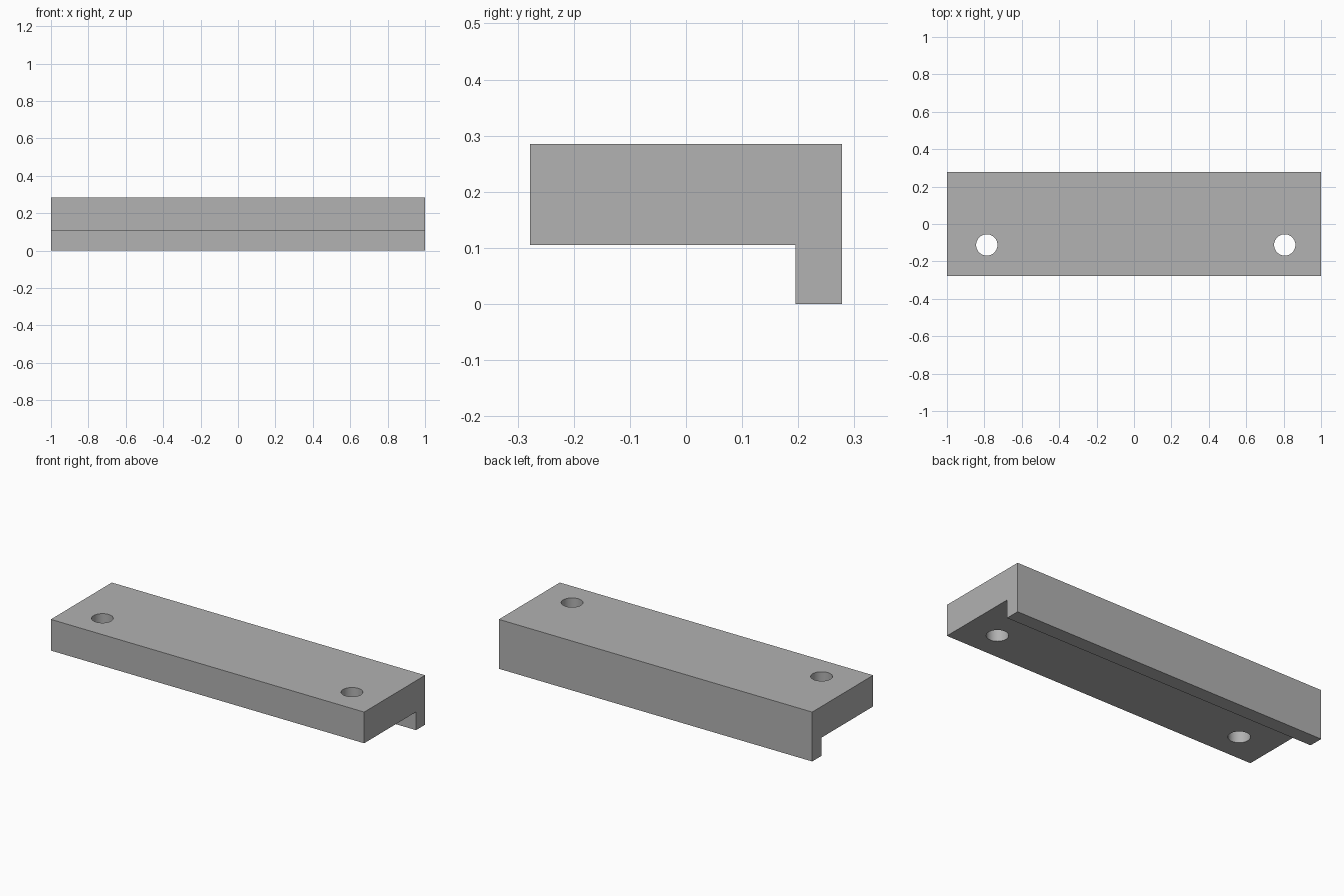
import bpy
import bmesh

if "Cube" in bpy.data.objects:
    bpy.data.objects.remove(bpy.data.objects["Cube"], do_unlink=True)

HALF_LENGTH = 1.0
BACK, FRONT, LIP_FRONT = 0.278, -0.278, 0.195
TOP, UNDERSIDE = 0.285, 0.105
HOLE_RADIUS, HOLE_Y = 0.057, -0.112

grey = bpy.data.materials.new("mid_grey")
grey.use_nodes = True
colour = (0.445, 0.445, 0.445, 1)
grey.diffuse_color = colour
grey.node_tree.nodes["Principled BSDF"].inputs["Base Color"].default_value = colour

# Bar with a hanging lip along the back: L-shaped profile extruded along x
profile = [(FRONT, UNDERSIDE), (LIP_FRONT, UNDERSIDE), (LIP_FRONT, 0),
           (BACK, 0), (BACK, TOP), (FRONT, TOP)]
bm = bmesh.new()
end = bm.faces.new([bm.verts.new((-HALF_LENGTH, y, z)) for y, z in profile])
side = bmesh.ops.extrude_face_region(bm, geom=[end])
moved = [v for v in side["geom"] if isinstance(v, bmesh.types.BMVert)]
bmesh.ops.translate(bm, verts=moved, vec=(2 * HALF_LENGTH, 0, 0))
bmesh.ops.recalc_face_normals(bm, faces=bm.faces)
mesh = bpy.data.meshes.new("lipped_bar")
bm.to_mesh(mesh)
bm.free()
bar = bpy.data.objects.new("lipped_bar", mesh)
bpy.context.collection.objects.link(bar)
mesh.materials.append(grey)


def drill_hole(x):
    """Cut a round through hole, then discard the cutter."""
    bpy.ops.mesh.primitive_cylinder_add(
        vertices=48, radius=HOLE_RADIUS, depth=0.5, location=(x, HOLE_Y, 0.2))
    cutter = bpy.context.object
    cutter.name = "hole_cutter"
    cutter.hide_render = True
    cutter.data.materials.append(grey)
    cut = bar.modifiers.new("screw_hole", "BOOLEAN")
    cut.operation = "DIFFERENCE"
    cut.solver = "EXACT"
    cut.object = cutter
    bpy.ops.object.select_all(action="DESELECT")
    bar.select_set(True)
    bpy.context.view_layer.objects.active = bar
    bpy.ops.object.modifier_apply(modifier=cut.name)
    bpy.data.objects.remove(cutter, do_unlink=True)


# Two screw holes
for hole_x in (-0.787, 0.806):
    drill_hole(hole_x)

# Round hole walls, crisp edges elsewhere
bpy.ops.object.shade_smooth_by_angle(angle=0.5)
